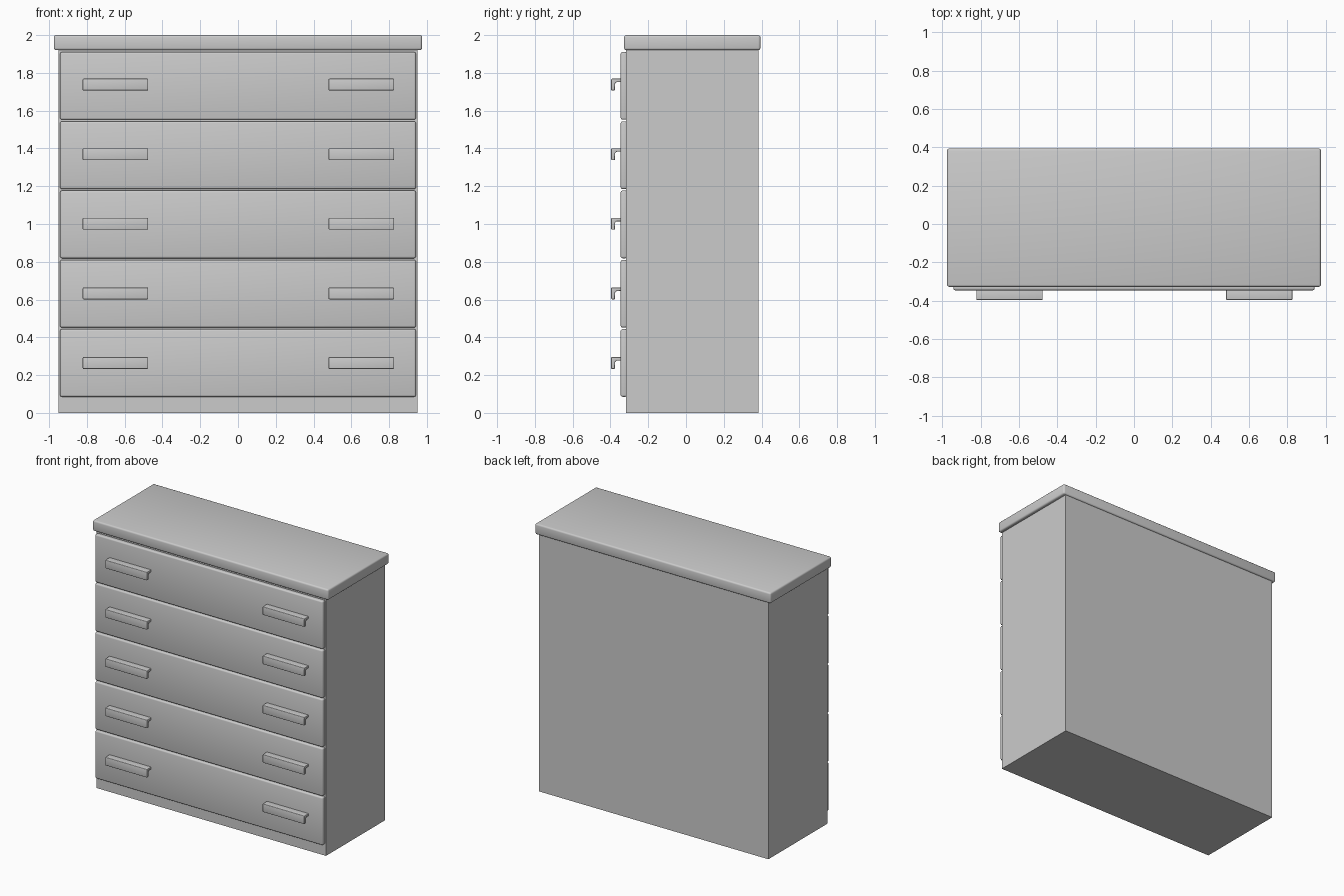
import bpy, math

cube = bpy.data.objects.get("Cube")
if cube:
    bpy.data.objects.remove(cube, do_unlink=True)

GREY = (0.6, 0.6, 0.6, 1)
mat = bpy.data.materials.new("plain grey")
mat.use_nodes = True
mat.diffuse_color = GREY
mat.node_tree.nodes["Principled BSDF"].inputs["Base Color"].default_value = GREY


def finish(obj, bevel, segments=3):
    """Assign the colour, round the edges and shade smoothly."""
    obj.data.materials.append(mat)
    if bevel:
        mod = obj.modifiers.new("rounded edges", "BEVEL")
        mod.width = bevel
        mod.segments = segments
        mod.limit_method = "ANGLE"
        bpy.ops.object.select_all(action="DESELECT")
        obj.select_set(True)
        bpy.context.view_layer.objects.active = obj
        bpy.ops.object.modifier_apply(modifier=mod.name)
        bpy.ops.object.shade_smooth_by_angle(angle=math.radians(35))
    return obj


def extrude_profile(name, profile, x0, x1, bevel):
    """Extrude a closed (y, z) outline along x."""
    n = len(profile)
    verts = [(x, y, z) for x in (x0, x1) for y, z in profile]
    faces = [tuple(range(n))[::-1], tuple(range(n, 2 * n))]
    faces += [(i, (i + 1) % n, n + (i + 1) % n, n + i) for i in range(n)]
    mesh = bpy.data.meshes.new(name)
    mesh.from_pydata(verts, [], faces)
    obj = bpy.data.objects.new(name, mesh)
    bpy.context.collection.objects.link(obj)
    return finish(obj, bevel)


def box(name, half_x, y0, y1, z0, z1, bevel=0):
    outline = [(y0, z0), (y1, z0), (y1, z1), (y0, z1)]
    return extrude_profile(name, outline, -half_x, half_x, bevel)


# Carcass and overhanging top
box("carcass", 0.95, -0.317, 0.383, 0, 1.925)
box("top_slab", 0.975, -0.328, 0.394, 1.92, 2.0, 0.012)

# Drawer fronts, each with a pair of hooked pulls
FRONT, LIP = -0.346, -0.396
for i in range(5):
    top = 1.91 - i * 0.3667
    box(f"drawer_front_{i + 1}", 0.942, FRONT, -0.31, top - 0.358, top, 0.01)
    z = 1.769 - i * 0.3685
    hook = [(FRONT + 0.006, z - 0.018), (FRONT + 0.006, z), (LIP, z),
            (LIP, z - 0.062), (LIP + 0.02, z - 0.062),
            (LIP + 0.02, z - 0.026), (LIP + 0.028, z - 0.018)]
    for side, centre in (("right", -0.649), ("left", 0.653)):
        extrude_profile(f"{side}_handle_{i + 1}", hook[::-1],
                        centre - 0.173, centre + 0.173, 0.004)
